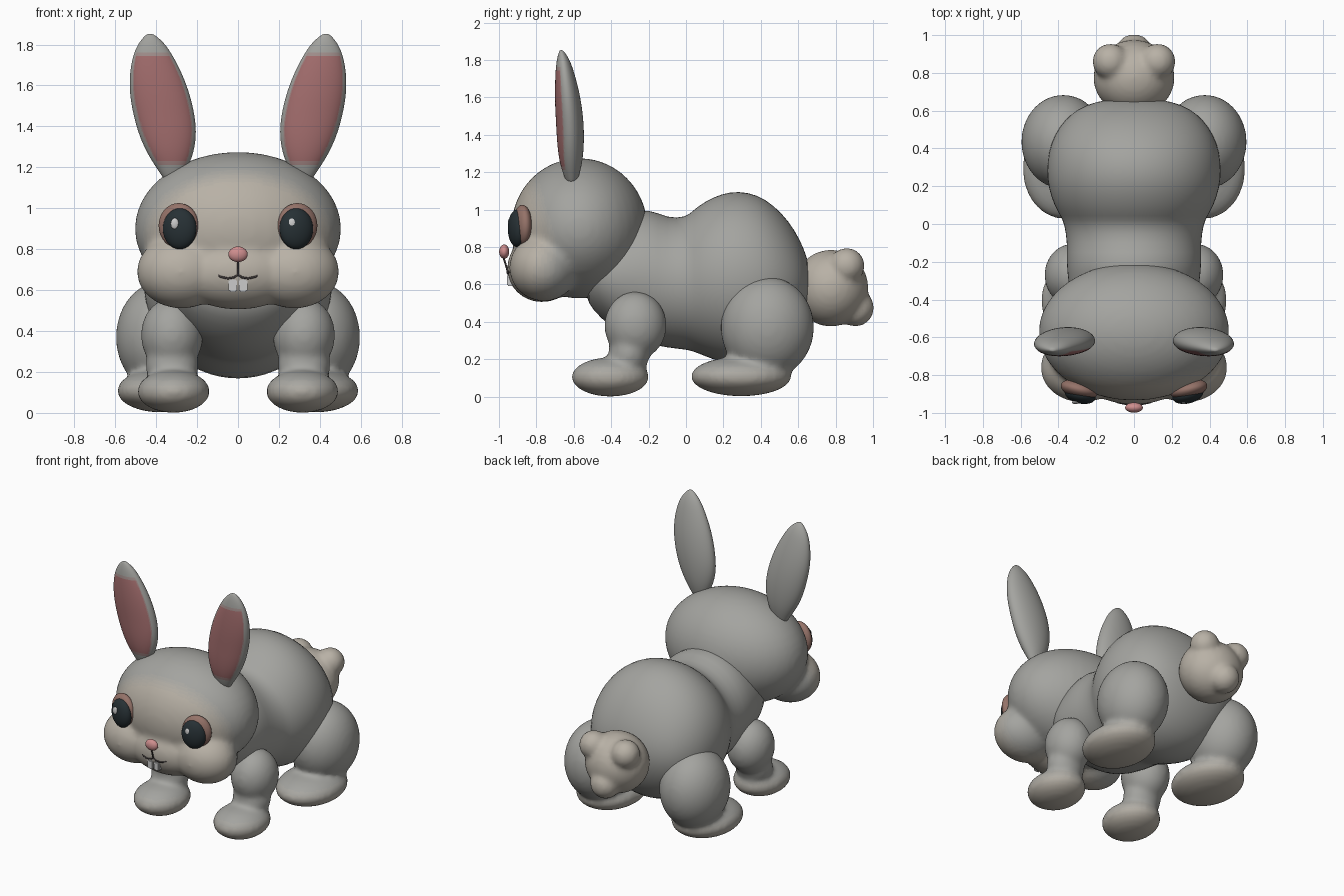
import bpy, bmesh
from math import sin, cos, pi, radians
from mathutils import Matrix, Vector

if "Cube" in bpy.data.objects:
    bpy.data.objects.remove(bpy.data.objects["Cube"])

FUR, CREAM, PINK = (.37, .37, .35), (.48, .44, .38), (.38, .16, .16)


def material(name, rgb):
    m = bpy.data.materials.get(name) or bpy.data.materials.new(name)
    m.diffuse_color = (*rgb, 1)
    m.use_nodes = True
    m.node_tree.nodes["Principled BSDF"].inputs["Base Color"].default_value = m.diffuse_color
    return m


def make(name, bm):
    me = bpy.data.meshes.new(name)
    bmesh.ops.recalc_face_normals(bm, faces=bm.faces)
    bm.to_mesh(me)
    bm.free()
    ob = bpy.data.objects.new(name, me)
    bpy.context.collection.objects.link(ob)
    return ob


def bake(ob):
    """Apply modifiers and shade smooth."""
    dg = bpy.context.evaluated_depsgraph_get()
    dg.update()
    me = bpy.data.meshes.new_from_object(ob.evaluated_get(dg))
    ob.modifiers.clear()
    ob.data = me
    me.shade_smooth()


def paint(ob, tag, a, b, score, steps=5):
    """Blend from colour a to b by a 0..1 score of face centre and normal."""
    ob.data.materials.clear()
    for i in range(steps + 1):
        rgb = [p + (q - p) * i / steps for p, q in zip(a, b)]
        ob.data.materials.append(material(f"{tag}_{i}", rgb))
    for p in ob.data.polygons:
        p.material_index = round(max(0, min(1, score(p.center, p.normal))) * steps)


def add_ball(bm, c, r, rot=0):
    m = Matrix.Translation(c) @ Matrix.Rotation(rot, 4, 'Z') @ Matrix.Diagonal((*r, 1))
    bmesh.ops.create_uvsphere(bm, u_segments=40, v_segments=24, radius=1, matrix=m)


def ball(name, c, r, rgb, mat, rot=0):
    bm = bmesh.new()
    add_ball(bm, c, r, rot)
    ob = make(name, bm)
    ob.data.materials.append(material(mat, rgb))
    ob.data.shade_smooth()
    return ob


def blob(name, balls, smooth=10):
    """Several ellipsoids fused into one soft form."""
    bm = bmesh.new()
    for c, r in balls:
        add_ball(bm, c, r)
    ob = make(name, bm)
    rm = ob.modifiers.new("fuse", 'REMESH')
    rm.mode, rm.voxel_size = 'VOXEL', .016
    sm = ob.modifiers.new("soften", 'SMOOTH')
    sm.factor, sm.iterations = .5, smooth
    bake(ob)
    return ob


def loft(name, rings, point, n, levels):
    bm = bmesh.new()
    loops = [[bm.verts.new(point(r, cos(2 * pi * i / n), sin(2 * pi * i / n)))
              for i in range(n)] for r in rings]
    for a, b in zip(loops, loops[1:]):
        for i in range(n):
            j = (i + 1) % n
            bm.faces.new((a[i], a[j], b[j], b[i]))
    bm.faces.new(loops[0])
    bm.faces.new(loops[-1])
    ob = make(name, bm)
    ob.modifiers.new("sub", 'SUBSURF').levels = levels
    bake(ob)
    return ob


# Body: y, bottom, top, half width
body = loft("body", [
    (-.54, .54, .72, .17), (-.5, .46, .82, .28), (-.4, .37, .92, .335), (-.3, .31, .98, .35),
    (-.2, .28, 1.01, .36), (-.1, .26, .955, .355), (0, .25, .96, .37), (.04, .24, 1.0, .39),
    (.1, .215, 1.045, .425), (.19, .18, 1.088, .455), (.28, .16, 1.102, .465),
    (.38, .175, 1.083, .455), (.47, .21, 1.025, .425), (.55, .28, .94, .37),
    (.61, .37, .84, .30), (.65, .47, .74, .2), (.665, .56, .65, .08)],
    lambda r, c, s: (r[3] * c, r[0], (r[1] + r[2]) / 2 + (r[2] - r[1]) / 2 * s), 32, 1)
paint(body, "fur", FUR, CREAM, lambda c, n: 0)

# Head with cheeks and muzzle
head = blob("head", [
    ((0, -.57, .9), (.505, .365, .375)),
    ((.275, -.76, .69), (.22, .185, .18)), ((-.275, -.76, .69), (.22, .185, .18)),
    ((0, -.77, .685), (.3, .187, .18))], 14)
paint(head, "fur", FUR, CREAM, lambda c, n:
      (1.35 - (c.x / .58) ** 2 - ((c.y + .95) / .32) ** 2 - ((c.z - .75) / .42) ** 2) / .5)

# Tail: fluffy tuft
tail = blob("tail", [
    ((0, .775, .58), (.215, .2, .205)), ((.125, .86, .70), (.095, .095, .095)),
    ((-.125, .86, .70), (.095, .095, .095)), ((0, .905, .475), (.1, .1, .1))], 6)
paint(tail, "fur", FUR, CREAM, lambda c, n: 1)

# Ear: z, centre x, half width, centre y, half depth
EAR = [(1.13, .325, .03, -.61, .02), (1.17, .32, .06, -.612, .038), (1.25, .328, .108, -.615, .062),
       (1.35, .342, .142, -.617, .073), (1.45, .36, .152, -.62, .075), (1.55, .381, .15, -.628, .073),
       (1.65, .4, .133, -.638, .064), (1.75, .417, .098, -.65, .048), (1.81, .423, .062, -.658, .032),
       (1.845, .429, .025, -.665, .014), (1.853, .43, .008, -.667, .006)]

for side, s in (("left", -1), ("right", 1)):
    ear = loft(f"{side}_ear", EAR,
               lambda r, c, t: (s * (r[1] + r[2] * c), r[3] + r[4] * t, r[0]), 20, 2)
    paint(ear, "ear", FUR, PINK, lambda c, n: min(
        (-n.y - .68) / .12, (c.z - 1.2) / .04, (1.77 - c.z) / .04))

    # Legs with feet
    front = blob(f"{side}_front_leg", [
        ((s * .322, -.27, .38), (.153, .167, .183)), ((s * .322, -.305, .23), (.13, .11, .12)),
        ((s * .315, -.405, .105), (.178, .208, .105))], 14)
    hind = blob(f"{side}_hind_leg", [
        ((s * .375, .435, .37), (.222, .25, .272)),
        ((s * .375, .295, .108), (.217, .27, .106))], 14)
    for leg in (front, hind):
        paint(leg, "fur", FUR, CREAM, lambda c, n: (.17 - c.z) / .12)

    # Eye: brown rim, dark eyeball, highlight
    ball(f"{side}_eye_rim", (s * .29, -.875, .915), (.1, .048, .11), (.3, .17, .14), "eye_rim", s * radians(14))
    ball(f"{side}_eye", (s * .285, -.903, .9), (.084, .047, .1), (.02, .03, .035), "eye_dark", s * radians(14))
    ball(f"{side}_eye_highlight", (s * .286 - .023, -.943, .925), (.02, .01, .027), (.7, .7, .7), "highlight")

    # Tooth
    bm = bmesh.new()
    bmesh.ops.create_cube(bm, size=1, matrix=Matrix.Translation((s * .025, -.935, .622))
                          @ Matrix.Diagonal((.042, .045, .062, 1)))
    bmesh.ops.bevel(bm, geom=bm.edges[:], offset=.006, segments=2, affect='EDGES')
    make(f"{side}_tooth", bm).data.materials.append(material("tooth", (.55, .55, .56)))

# Nose
ball("nose", (0, -.972, .775), (.047, .027, .038), (.62, .27, .27), "nose")

# Mouth lines
cu = bpy.data.curves.new("mouth", 'CURVE')
cu.dimensions, cu.bevel_depth, cu.bevel_resolution = '3D', .005, 2
for pts in ([(0, -.978, .75), (0, -.965, .71), (0, -.955, .675)],
            [(-.105, -.935, .683), (-.085, -.945, .665), (-.05, -.952, .657), (-.02, -.955, .662),
             (0, -.956, .675), (.02, -.955, .662), (.05, -.952, .657), (.085, -.945, .665),
             (.105, -.935, .683)]):
    sp = cu.splines.new('POLY')
    sp.points.add(len(pts) - 1)
    for p, co in zip(sp.points, pts):
        p.co = (*co, 1)
cu.materials.append(material("mouth", (.06, .05, .05)))
bpy.context.collection.objects.link(bpy.data.objects.new("mouth", cu))
